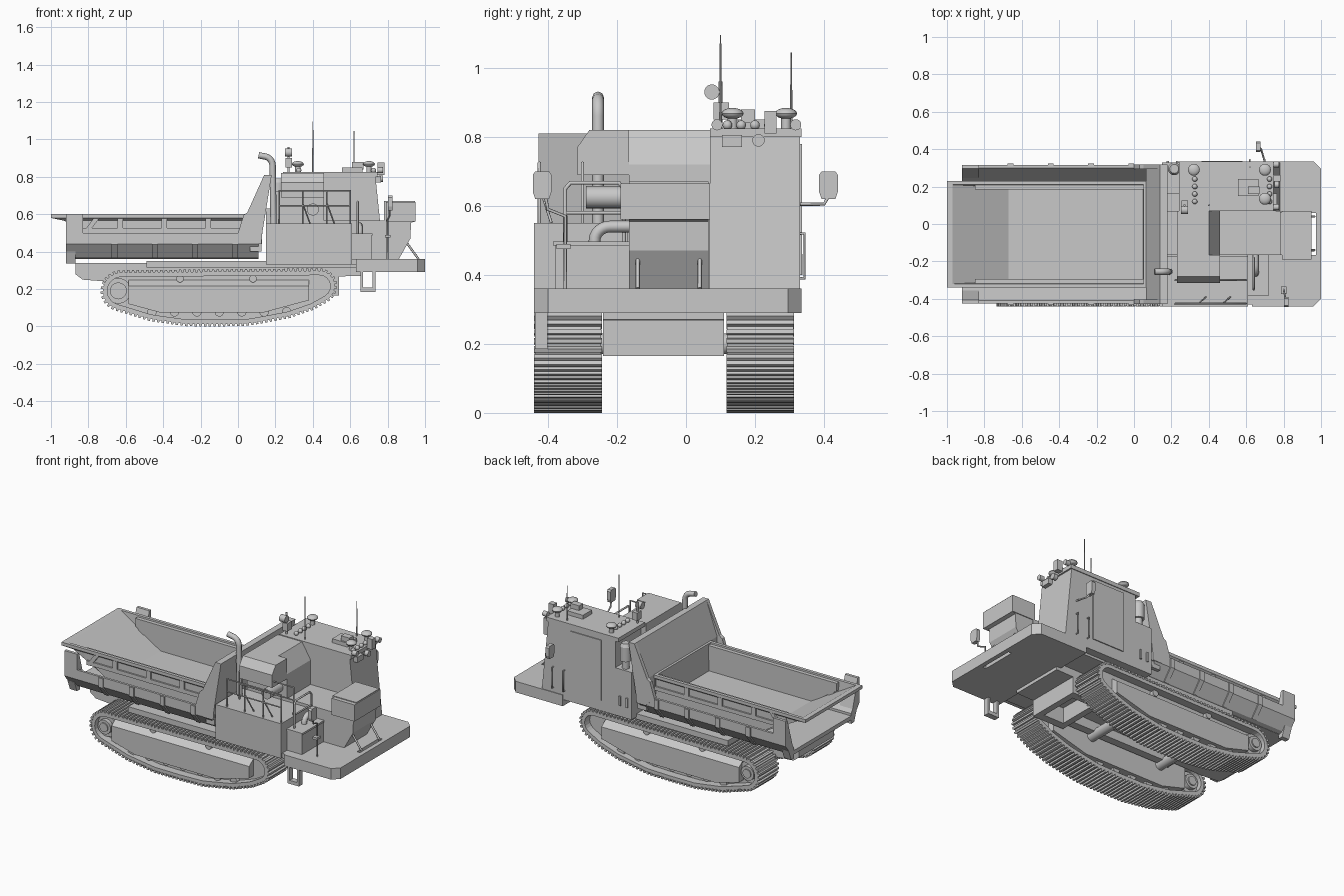
import bpy, bmesh
from math import cos, sin, pi, radians
from mathutils import Vector
from mathutils.geometry import convex_hull_2d

if "Cube" in bpy.data.objects:
    bpy.data.objects.remove(bpy.data.objects["Cube"], do_unlink=True)

grey = bpy.data.materials.new("plain grey")
grey.use_nodes = True
grey.diffuse_color = (0.58, 0.58, 0.58, 1)
grey.node_tree.nodes["Principled BSDF"].inputs["Base Color"].default_value = grey.diffuse_color
smooth = []
MID = -0.055  # centre line of the machine in y


def finish(name, bm, soft=False):
    bmesh.ops.recalc_face_normals(bm, faces=bm.faces)
    mesh = bpy.data.meshes.new(name)
    bm.to_mesh(mesh)
    bm.free()
    mesh.materials.append(grey)
    ob = bpy.data.objects.new(name, mesh)
    bpy.context.collection.objects.link(ob)
    if soft:
        smooth.append(ob)


def extrude(bm, pts, axis, a, b):
    def place(p, d):
        return {"x": (d, p[0], p[1]), "y": (p[0], d, p[1]), "z": (p[0], p[1], d)}[axis]
    lo = [bm.verts.new(place(p, a)) for p in pts]
    hi = [bm.verts.new(place(p, b)) for p in pts]
    bm.faces.new(lo)
    bm.faces.new(hi)
    for i in range(len(pts)):
        j = (i + 1) % len(pts)
        bm.faces.new((lo[i], lo[j], hi[j], hi[i]))


def prism(name, pts, axis, a, b):
    bm = bmesh.new()
    extrude(bm, pts, axis, a, b)
    finish(name, bm)


def box(name, x0, x1, y0, y1, z0, z1):
    prism(name, [(x0, y0), (x1, y0), (x1, y1), (x0, y1)], "z", z0, z1)


def cylinder(name, a, b, r, r2=None, sides=20):
    a, b = Vector(a), Vector(b)
    bm = bmesh.new()
    bmesh.ops.create_cone(bm, cap_ends=True, segments=sides, radius1=r,
                          radius2=r if r2 is None else r2, depth=(b - a).length)
    turn = (b - a).to_track_quat("Z", "Y").to_matrix().to_4x4()
    turn.translation = (a + b) / 2
    bm.transform(turn)
    finish(name, bm, True)


def dome(name, pos, r, height):
    bm = bmesh.new()
    bmesh.ops.create_uvsphere(bm, u_segments=16, v_segments=8, radius=r)
    bmesh.ops.scale(bm, vec=(1, 1, height / r), verts=bm.verts)
    bmesh.ops.translate(bm, vec=pos, verts=bm.verts)
    finish(name, bm, True)


def tube(name, pts, r):
    curve = bpy.data.curves.new(name, "CURVE")
    curve.dimensions = "3D"
    curve.bevel_depth = r
    curve.bevel_resolution = 2
    curve.use_fill_caps = True
    spline = curve.splines.new("POLY")
    spline.points.add(len(pts) - 1)
    for point, p in zip(spline.points, pts):
        point.co = (*p, 1)
    curve.materials.append(grey)
    ob = bpy.data.objects.new(name, curve)
    bpy.context.collection.objects.link(ob)


# Track outline, evenly resampled
hull_pts = [(cx + r * cos(t * pi / 18), cz + r * sin(t * pi / 18))
            for cx, cz, r in ((-0.625, 0.19, 0.098), (0.435, 0.215, 0.083)) for t in range(36)]
hull_pts += [(-0.47, 0.04), (-0.28, 0.013), (-0.1, 0.012), (0.06, 0.016), (0.27, 0.055), (0.4, 0.1)]
ring = [Vector(hull_pts[i]) for i in convex_hull_2d(hull_pts)]
edges = [(ring[i], ring[(i + 1) % len(ring)]) for i in range(len(ring))]
total = sum((b - a).length for a, b in edges)
COUNT = 108
path, walked = [], 0.0
for a, b in edges:
    length = (b - a).length
    while len(path) < COUNT and len(path) * total / COUNT < walked + length:
        path.append(a.lerp(b, (len(path) * total / COUNT - walked) / length))
    walked += length
inside = Vector((-0.1, 0.16))


def frame_at(i):
    along = (path[(i + 1) % COUNT] - path[i - 1]).normalized()
    out = Vector((along.y, -along.x))
    return along, out if out.dot(path[i] - inside) > 0 else -out


# Tracks with belt, cleats, frame and wheels
for side, yc in (("right", -0.342), ("left", 0.215)):
    hw, sign = 0.098, -1 if side == "right" else 1
    bm = bmesh.new()
    rows = []
    for i, p in enumerate(path):
        q = p - frame_at(i)[1] * 0.024
        rows.append([bm.verts.new((c.x, yc + s * (hw - 0.002), c.y))
                     for c, s in ((p, -1), (p, 1), (q, 1), (q, -1))])
    for i in range(COUNT):
        a, b = rows[i], rows[(i + 1) % COUNT]
        for k in range(4):
            m = (k + 1) % 4
            bm.faces.new((a[k], a[m], b[m], b[k]))
    finish(side + "_track_belt", bm)
    bm = bmesh.new()
    for i, p in enumerate(path):
        along, out = frame_at(i)
        extrude(bm, [p - along * .008 - out * .004, p + along * .008 - out * .004,
                     p + along * .006 + out * .012, p - along * .006 + out * .012],
                "y", yc - hw, yc + hw)
    finish(side + "_track_cleats", bm)
    prism(side + "_track_guide", [p - frame_at(i)[1] * .022 for i, p in enumerate(path)],
          "y", yc - .045, yc + .045)
    prism(side + "_track_frame", [(-.585, .12), (-.42, .075), (.14, .075), (.38, .14), (.38, .215), (-.585, .215)],
          "y", yc - .09, yc + .09)
    prism(side + "_track_frame_top", [(yc + sign * .09, .215), (yc + sign * .035, .255),
                                      (yc - sign * .09, .255), (yc - sign * .09, .215)], "x", -.585, .38)
    cylinder(side + "_idler", (-.64, yc - .06, .19), (-.64, yc + .06, .19), .068, sides=32)
    cylinder(side + "_idler_hub", (-.64, yc - .085, .19), (-.64, yc + .085, .19), .045)
    cylinder(side + "_idler_cap", (-.64, yc - .092, .19), (-.64, yc + .092, .19), .028)
    for x in (-.31, .08):
        cylinder(side + "_carrier_roller", (x, yc - .07, .255), (x, yc + .07, .255), .02)
    for n in range(7):
        cylinder(side + "_road_roller", (-.46 + n * .12, yc - .07, .078), (-.46 + n * .12, yc + .07, .078), .025)

# Chassis between the tracks
prism("chassis_rail", [(-.87, .34), (-.87, .28), (-.83, .25), (-.7, .24), (.66, .27), (.66, .34)], "y", -.24, .11)
box("chassis_shelf", -.49, .73, -.4, .28, .315, .35)
box("belly_front", .5, .54, -.24, .11, .165, .28)
box("belly_back", .32, .36, -.24, .11, .165, .28)
for y in (-.24, .06):
    box("belly_side", .36, .5, y, y + .05, .165, .28)
    box("lower_rail", -.45, .32, y, y + .05, .2, .28)
for x in (-.4, .1):
    cylinder("cross_tube", (x, -.3, .2), (x, .18, .2), .03)

# Dump tub as a stack of rectangular loops
bm = bmesh.new()
stack = []
for x0, x1, h, z in [(-.6, .08, .255, .385), (-.93, .08, .265, .565), (-1, .09, .285, .58), (-1, .09, .285, .6),
                     (-.97, .05, .265, .6), (-.67, .045, .25, .43)]:
    stack.append([bm.verts.new(v) for v in ((x0, MID - h, z), (x1, MID - h, z), (x1, MID + h, z), (x0, MID + h, z))])
bm.faces.new(stack[0])
bm.faces.new(stack[-1])
for low, high in zip(stack, stack[1:]):
    for i in range(4):
        j = (i + 1) % 4
        bm.faces.new((low[i], low[j], high[j], high[i]))
finish("dump_tub", bm)

# Outer bed shell, mirrored about the centre line
box("bed_floor", -.92, .11, MID - .29, MID + .29, .36, .385)
for side, s in (("right", -1), ("left", 1)):
    def off(*pairs):
        return [(MID + s * d, z) for d, z in pairs]

    def slab(name, x0, x1, d0, d1, z0, z1):
        box(f"{side}_{name}", x0, x1, *sorted((MID + s * d0, MID + s * d1)), z0, z1)
    prism(side + "_bed_wall", off((.285, .4), (.355, .5), (.37, .5), (.37, .44), (.315, .37), (.285, .36)),
          "x", -.92, .11)
    prism(side + "_tail_post", off((.3, .42), (.352, .6), (.37, .6), (.37, .44)), "x", -.92, -.83)
    prism(side + "_tail_foot", off((.285, .4), (.34, .4), (.315, .335), (.285, .335)), "x", -.92, -.87)
    prism(side + "_tail_brace", [(-.83, .5), (-.8, .5), (-.74, .58), (-.77, .58)], "y", MID + s * .24, MID + s * .28)
    prism(side + "_upper_panel", [(-.66, .42), (-.85, .54), (-.85, .59), (.06, .59), (.06, .42)],
          "y", MID + s * .24, MID + s * .268)
    slab("upper_rail", -.83, .06, .24, .278, .5, .525)
    for n in range(4):
        x = -.675 + n * .215
        prism(side + "_lower_rib", off((.36, .496), (.378, .496), (.378, .437), (.32, .366), (.31, .38)),
              "x", x, x + .03)
        slab("upper_rib", -.645 + n * .235, -.615 + n * .235, .24, .28, .5, .585)
    prism(side + "_headboard_gusset", [(0, .5), (.03, .595), (.05, .61), (.14, .81), (.18, .81), (.13, .5), (.125, .44), (.06, .44)],
          "y", MID + s * .35, MID + s * .373)
prism("headboard", [(.065, .4), (.065, .6), (.14, .81), (.18, .81), (.13, .5), (.125, .4)], "y", MID - .36, MID + .36)

# Front platform with a narrow slot, and the hanging step
prism("platform", [(.63, -.44), (.95, -.44), (.95, .335), (.63, .335)], "z", .29, .36)
for s, edge, slot in ((-1, -.44, -.165), (1, .335, .06)):
    prism("platform_corner", [(.95, edge), (.96, edge), (1, edge - s * .04), (1, slot), (.95, slot)], "z", .29, .36)
box("platform_bar", .972, 1, -.165, .06, .29, .36)
box("floor_deck", .15, .65, -.43, .33, .33, .36)
for x in (.655, .72):
    box("step_hanger", x, x + .014, -.438, -.402, .185, .3)
box("step_tread", .655, .734, -.438, -.402, .185, .207)

# Right side boxes and rails
box("side_box", .15, .61, -.44, -.17, .33, .55)
box("battery_box", .61, .715, -.38, -.165, .36, .49)
box("battery_lid", .605, .72, -.385, -.16, .485, .497)
for y in (-.425, -.3):
    tube("guard_rail", [(.22, y, .55), (.22, y, .725), (.6, y, .725), (.6, y, .55)], .005)
    tube("guard_middle_rail", [(.22, y, .645), (.6, y, .645)], .004)
for x in (.345, .475):
    tube("guard_post", [(x, -.425, .55), (x, -.425, .725)], .004)
    tube("post_brace", [(x, -.425, .66), (x + .04, -.39, .55)], .004)
tube("entry_rail", [(.64, -.35, .49), (.64, -.35, .65), (.64, -.335, .667), (.64, -.195, .667),
                    (.64, -.18, .65), (.64, -.18, .49)], .006)
tube("entry_middle_rail", [(.64, -.35, .58), (.64, -.18, .58)], .005)

# Engine housing, hood and front console
box("engine_block", .18, .46, -.165, .07, .36, .72)
prism("hood", [(.23, .7), (.23, .82), (.4, .82), (.46, .72), (.46, .7)], "y", -.165, .07)
prism("hood_side", [(-.165, .69), (-.165, .82), (-.28, .82), (-.315, .77), (-.315, .69)], "x", .23, .46)
box("rear_housing", .46, .8, -.165, .07, .36, .565)
prism("console", [(.78, .36), (.78, .67), (.945, .67), (.945, .56), (.925, .555), (.922, .47), (.86, .36)], "y", -.165, .065)
box("console_rim", .79, .95, -.19, .07, .56, .665)
for y in (-.14, .04):
    tube("console_strut", [(.9, y, .45), (.965, y, .36)], .006)
cylinder("muffler", (.4, -.29, .625), (.4, -.16, .625), .032)
tube("exhaust_pipe", [(.19, -.255, .55), (.185, -.255, .86)]
     + [(.135 + .05 * cos(radians(t)), -.255, .86 + .05 * sin(radians(t))) for t in range(15, 91, 15)]
     + [(.11, -.255, .915)], .017)
tube("intake_pipe", [(.65, -.265, .48)]
     + [(.65, -.22 - .045 * cos(radians(t)), .5 + .04 * sin(radians(t))) for t in range(0, 91, 15)]
     + [(.65, -.165, .54)], .017)

# Cab
prism("cab", [(.265, .33), (.265, .8), (.735, .8), (.78, .36), (.78, .33)], "y", .07, .33)
box("cab_roof", .24, .745, .07, .335, .8, .825)
box("cab_door", .36, .58, .325, .336, .4, .78)
box("cab_rear_box", .15, .27, .16, .33, .33, .63)
cylinder("air_filter_neck", (.215, .295, .62), (.215, .295, .68), .022)
cylinder("air_filter", (.215, .295, .68), (.215, .295, .77), .034)
cylinder("air_filter_cap", (.215, .295, .77), (.215, .295, .79), .034, .024)
for x in (.62, .7):
    tube("grab_handle", [(x, .33, .39), (x, .344, .39), (x, .344, .52), (x, .33, .52)], .004)
for x in (.175, .225):
    box("door_latch", x, x + .012, .325, .338, .4, .46)

# Roof equipment
box("roof_unit", .555, .665, .15, .24, .82, .85)
box("roof_camera", .61, .67, .16, .2, .84, .88)
for x, y in ((.32, .29), (.7, .135), (.7, .29)):
    cylinder("beacon_stem", (x, y, .82), (x, y, .86), .014)
    dome("beacon_cap", (x, y, .868), .032, .016)
for x in (.325, .725):
    for n in range(4):
        dome("roof_lamp", (x, .12 + n * .04, .834), .014, .014)
box("front_lamp", .745, .782, .228, .262, .81, .875)
box("front_sign", .735, .765, .105, .163, .77, .805)
for y in (.09, .318):
    cylinder("corner_lamp", (.745, y, .835), (.775, y, .835), .016)
tube("cab_rear_mast", [(.27, .1, .82), (.27, .1, .96)], .006)
cylinder("work_light", (.25, .075, .93), (.29, .075, .93), .022)
box("mast_box", .255, .29, .08, .125, .85, .9)
cylinder("tall_antenna", (.4, .1, .82), (.4, .1, 1.095), .004, .002, 8)
cylinder("short_antenna", (.62, .305, .82), (.62, .305, 1.045), .004, .002, 8)
cylinder("cab_horn", (.75, .21, .79), (.775, .21, .79), .018)

# Mirrors on arms
tube("left_mirror_arm", [(.7, .33, .605), (.68, .4, .605), (.665, .415, .63), (.665, .415, .66)], .005)
tube("right_mirror_arm", [(.8, -.35, .36), (.8, -.35, .57), (.81, -.4, .59), (.81, -.415, .66)], .005)
box("right_mirror_clamp", .785, .815, -.375, -.335, .475, .49)
for name, x, y in (("left_mirror", .665, .413), ("right_mirror", .815, -.417)):
    prism(name, [(y - .02, .62), (y + .02, .62), (y + .027, .64), (y + .027, .69), (y + .02, .7),
                 (y - .02, .7), (y - .027, .69), (y - .027, .64)], "x", x - .012, x + .012)

# Smooth shading on the round parts
bpy.ops.object.select_all(action="DESELECT")
for ob in smooth:
    ob.select_set(True)
bpy.context.view_layer.objects.active = smooth[0]
bpy.ops.object.shade_smooth_by_angle(angle=radians(35))
